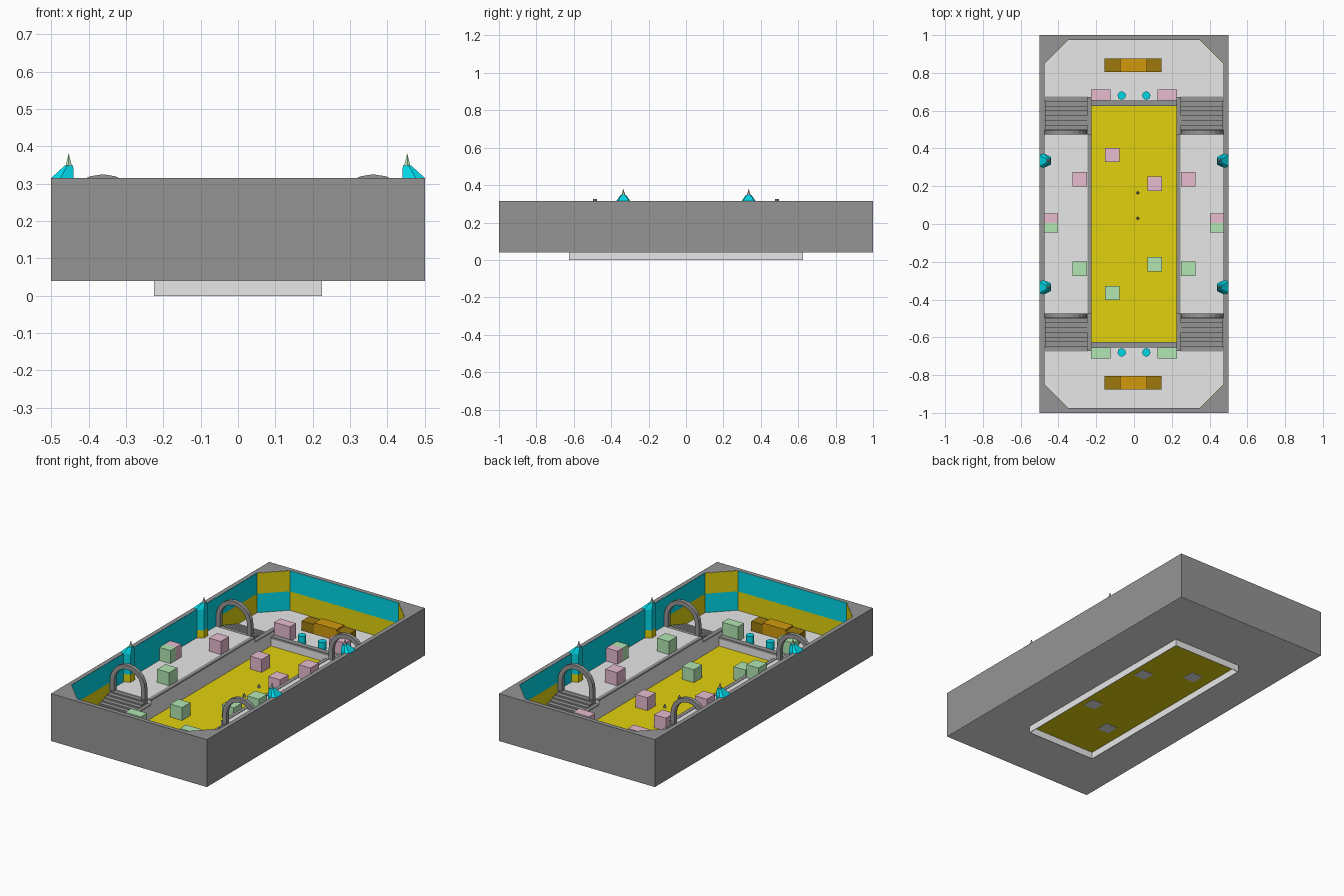
import bpy, bmesh, math
from mathutils import Vector

if "Cube" in bpy.data.objects:
    bpy.data.objects.remove(bpy.data.objects["Cube"])


def mat(name, r, g, b):
    m = bpy.data.materials.new(name)
    m.diffuse_color = (r, g, b, 1)
    m.use_nodes = True
    m.node_tree.nodes["Principled BSDF"].inputs["Base Color"].default_value = m.diffuse_color
    return m


DARK = mat("dark grey", .30, .30, .30)
LIGHT = mat("light grey", .81, .81, .81)
YELLOW = mat("yellow", .76, .64, .004)
TEAL = mat("teal", .0, .68, .80)
PINK = mat("pink", .80, .50, .63)
GREEN = mat("pale green", .45, .80, .45)
ORANGE = mat("orange", .64, .32, .004)
BROWN = mat("brown", .34, .19, .004)


def finish(name, bm, m):
    bmesh.ops.recalc_face_normals(bm, faces=bm.faces)
    me = bpy.data.meshes.new(name)
    bm.to_mesh(me)
    bm.free()
    me.materials.append(m)
    ob = bpy.data.objects.new(name, me)
    bpy.context.collection.objects.link(ob)
    return ob


def loft(name, low, high, m):
    """Solid between two matching outlines of 3D points."""
    bm = bmesh.new()
    a = [bm.verts.new(p) for p in low]
    b = [bm.verts.new(p) for p in high]
    n = len(a)
    bm.faces.new(a)
    bm.faces.new(b)
    for i in range(n):
        j = (i + 1) % n
        bm.faces.new((a[i], a[j], b[j], b[i]))
    return finish(name, bm, m)


def prism(name, pts, z0, z1, m):
    return loft(name, [(x, y, z0) for x, y in pts], [(x, y, z1) for x, y in pts], m)


def box(name, x0, x1, y0, y1, z0, z1, m):
    return prism(name, [(x0, y0), (x1, y0), (x1, y1), (x0, y1)], z0, z1, m)


def cube(name, x, y, z, m, sx=.076, sy=.076, h=.076):
    return box(name, x - sx / 2, x + sx / 2, y - sy / 2, y + sy / 2, z, z + h, m)


def cone(name, x, y, z, r1, r2, h, n, m):
    bm = bmesh.new()
    bmesh.ops.create_cone(bm, cap_ends=True, segments=n, radius1=r1, radius2=r2, depth=h)
    bmesh.ops.translate(bm, verts=bm.verts, vec=(x, y, z + h / 2))
    return finish(name, bm, m)


def panel(name, p, q, z0, z1, m):
    """Thin coloured plate on the inside of a wall."""
    p, q = Vector(p), Vector(q)
    n = Vector((q.y - p.y, p.x - q.x)).normalized() * .0015
    if n.dot(p + q) > 0:
        n = -n
    prism(name, [p, q, q + n, p + n], z0, z1, m)


BASE, END, SIDE, BAND, TOP = .04, .085, .15, .195, .315

# pit floor and its open skirt underneath
box("pit_floor", -.226, .226, -.626, .626, BASE, .044, YELLOW)
for s in (1, -1):
    box("pit_skirt_side", s * .222, s * .225, -.625, .625, 0, .042, LIGHT)
    box("pit_skirt_end", -.225, .225, s * .622, s * .625, 0, .042, LIGHT)

for s in (1, -1):
    # outer walls and pale underside
    box("side_wall", s * .475, s * .5, -1, 1, .041, TOP, DARK)
    box("end_wall", -.475, .475, s * .975, s, .041, TOP, DARK)
    box("side_base", s * .225, s * .5, -1, 1, BASE, .0412, LIGHT)
    box("end_base", -.225, .225, s * .625, s, BASE, .0412, LIGHT)
    # raised side floors and lower end floors
    box("side_floor", s * .245, s * .475, -.475, .475, .06, SIDE, LIGHT)
    box("end_floor", -.475, .475, s * .655, s * .975, .06, END, LIGHT)
    # pale walls around the pit with dark kerbs on top
    box("pit_side_wall", s * .225, s * .247, -.475, .475, .044, SIDE - .008, LIGHT)
    box("pit_side_kerb", s * .225, s * .247, -.475, .475, SIDE - .008, SIDE + .002, DARK)
    box("pit_end_wall", -.25, .25, s * .625, s * .655, .044, END, LIGHT)
    box("pit_end_kerb", -.25, .25, s * .625, s * .655, END, END + .012, DARK)
    # end wall colour bands
    panel("end_panel_upper", (-.35, s * .975), (.35, s * .975), BAND, TOP - .001, TEAL)
    panel("end_panel_lower", (-.35, s * .975), (.35, s * .975), END, BAND, YELLOW)
    # side wall colour bands, mid part all one colour
    panel("side_panel_upper", (s * .475, -.85), (s * .475, .85), BAND, TOP - .001, TEAL)
    panel("side_panel_lower", (s * .475, -.5), (s * .475, .5), SIDE, BAND, TEAL)

    # long goal blocks at both ends
    y0, y1 = s * .805, s * .875
    box("goal_middle", -.075, .07, y0, y1, END, END + .065, ORANGE)
    box("goal_left", -.155, -.075, y0, y1, END, END + .055, BROWN)
    box("goal_right", .07, .145, y0, y1, END, END + .055, BROWN)

    colour = PINK if s > 0 else GREEN
    # cubes in the pit, with their pale undersides
    for x, y in ((-.115, .365), (.11, .213)):
        cube("pit_cube", x, s * y, .043, colour)
        cube("pit_cube_underside", x, s * y, .0385, LIGHT, h=.002)

    for t in (1, -1):
        # corner wedges with swapped colour bands
        a, b = (t * .475, s * .85), (t * .35, s * .975)
        prism("corner_wedge", [a, b, (t * .475, s * .975)], .06, TOP, DARK)
        panel("corner_panel_upper", a, b, BAND, TOP - .001, YELLOW)
        panel("corner_panel_lower", a, b, END, BAND, TEAL)
        panel("side_panel_end", (t * .475, s * .5), (t * .475, s * .85), END, BAND, YELLOW)

        # stairs between the two floor levels
        n = 8
        for i in range(n):
            y0 = .475 + .2 * i / n
            box("stair_step", t * .247, t * .472, s * y0, s * (y0 + .2 / n), .06,
                SIDE - (SIDE - END) * (i + .5) / n, DARK)
        box("stair_cheek", t * .225, t * .25, s * .475, s * .672, .044, .118, LIGHT)
        box("stair_cheek_kerb", t * .225, t * .25, s * .475, s * .672, .118, .126, DARK)

        # arch over each stair
        cx, cz, ro, ri = t * .3615, .2125, .1125, .087
        arc = [math.pi * k / 10 for k in range(11)]
        out = [(cx - ro, SIDE)] + [(cx - ro * math.cos(v), cz + ro * math.sin(v)) for v in arc] + [(cx + ro, SIDE)]
        inn = [(cx - ri, SIDE)] + [(cx - ri * math.cos(v), cz + ri * math.sin(v)) for v in arc] + [(cx + ri, SIDE)]
        outline = out + inn[::-1]
        loft("arch", [(x, s * .475, z) for x, z in outline],
             [(x, s * .497, z) for x, z in outline], DARK)

        # wall pillar, cap and spike
        y = s * .335
        plan = [(t * .475, y - .037), (t * .475, y + .037), (t * .44, y + .02), (t * .44, y - .02)]
        prism("pillar_lower", plan, SIDE, BAND, YELLOW)
        prism("pillar_upper", plan, BAND, TOP, TEAL)
        loft("pillar_cap",
             [(t * .5, y - .03, TOP), (t * .5, y + .03, TOP), (t * .475, y + .037, TOP),
              (t * .44, y + .02, TOP), (t * .44, y - .02, TOP), (t * .475, y - .037, TOP)],
             [(t * .464, y - .01, .348), (t * .464, y + .01, .348), (t * .457, y + .014, .348),
              (t * .441, y + .01, .348), (t * .441, y - .01, .348), (t * .457, y - .014, .348)], TEAL)
        cone("pillar_spike", t * .453, y, .346, .01, 0, .035, 6, GREEN if s < 0 else PINK)

        # cubes and posts on the floors
        cube("side_cube", t * .288, s * .237, SIDE, colour)
        cube("centre_cube", t * .44, .005 + s * .025, SIDE, colour, sy=.05)
        cube("end_cube", t * .176, s * .683, END, colour, sx=.102, sy=.056, h=.085)
        cone("end_post", t * .065, s * .68, END, .022, .022, .045, 12, TEAL)

# small markers in the pit
for y in (.165, .03):
    cone("pit_marker", .02, y, .044, .01, .002, .02, 4, DARK)
